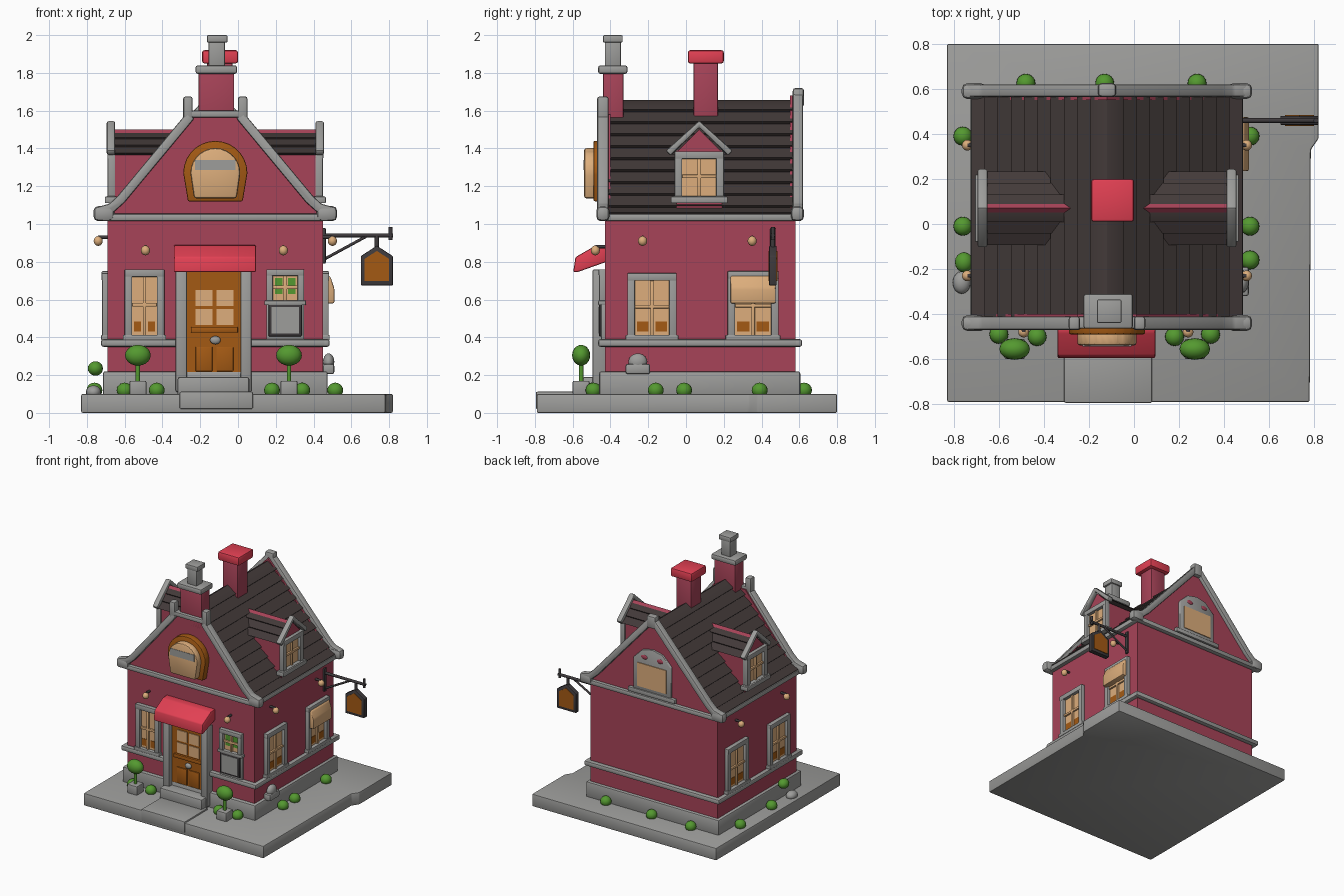
import bpy, bmesh, math
from mathutils import Vector

if "Cube" in bpy.data.objects:
    bpy.data.objects.remove(bpy.data.objects["Cube"])

def mat(name, r, g, b):
    m = bpy.data.materials.new(name)
    lin = [((c / 255 + 0.055) / 1.055) ** 2.4 for c in (r, g, b)]
    m.diffuse_color = (*lin, 1)
    m.use_nodes = True
    m.node_tree.nodes["Principled BSDF"].inputs["Base Color"].default_value = m.diffuse_color
    return m

WALL = mat("wall rose", 167, 67, 88)
RED = mat("bright red", 226, 64, 83)
STONE = mat("stone grey", 157, 157, 155)
ROOF = mat("roof dark", 67, 58, 57)
WOOD = mat("orange wood", 164, 90, 20)
TAN = mat("warm tan", 221, 174, 124)
GREEN = mat("leaf green", 84, 153, 48)
IRON = mat("iron", 62, 58, 60)
CX = -0.12  # house centre line

def finish(name, bm, m, bev=0.0):
    bmesh.ops.recalc_face_normals(bm, faces=bm.faces)
    if bev:
        bmesh.ops.bevel(bm, geom=bm.edges[:], offset=bev, segments=2, profile=0.5,
                        affect='EDGES', clamp_overlap=True)
    me = bpy.data.meshes.new(name)
    bm.to_mesh(me)
    bm.free()
    me.materials.append(m)
    me.polygons.foreach_set("use_smooth", [True] * len(me.polygons))
    me.set_sharp_from_angle(angle=math.radians(38))
    ob = bpy.data.objects.new(name, me)
    bpy.context.collection.objects.link(ob)
    return ob

def prism(name, pts, axis, a, b, m, bev=0.0):
    """Extrude a 2D outline: axis x takes (y,z), y takes (x,z), z takes (x,y)."""
    put = {'x': lambda p, t: (t, p[0], p[1]), 'y': lambda p, t: (p[0], t, p[1]),
           'z': lambda p, t: (p[0], p[1], t)}[axis]
    bm = bmesh.new()
    lo = [bm.verts.new(put(p, a)) for p in pts]
    hi = [bm.verts.new(put(p, b)) for p in pts]
    n = len(pts)
    bm.faces.new(lo)
    bm.faces.new(hi)
    for i in range(n):
        bm.faces.new((lo[i], lo[(i + 1) % n], hi[(i + 1) % n], hi[i]))
    return finish(name, bm, m, bev)

def box(name, x0, x1, y0, y1, z0, z1, m, bev=0.008):
    return prism(name, [(x0, y0), (x1, y0), (x1, y1), (x0, y1)], 'z', z0, z1, m, bev)

def ball(name, c, r, m):
    bm = bmesh.new()
    bmesh.ops.create_uvsphere(bm, u_segments=16, v_segments=10, radius=1)
    for v in bm.verts:
        v.co = Vector(c) + Vector((v.co.x * r[0], v.co.y * r[1], v.co.z * r[2]))
    return finish(name, bm, m)

def rod(name, p, q, r, m):
    p, q = Vector(p), Vector(q)
    bm = bmesh.new()
    bmesh.ops.create_cone(bm, cap_ends=True, segments=10, radius1=r, radius2=r, depth=(q - p).length)
    rot = Vector((0, 0, 1)).rotation_difference(q - p).to_matrix()
    for v in bm.verts:
        v.co = rot @ v.co + (p + q) / 2
    return finish(name, bm, m)

def band(name, path, w, axis, a, b, m, bev=0.01):
    """Strip of even width following a 2D path."""
    P = [Vector(p) for p in path]
    L, R = [], []
    for i, p in enumerate(P):
        d = (P[min(i + 1, len(P) - 1)] - P[max(i - 1, 0)]).normalized()
        n = Vector((-d.y, d.x)) * w / 2
        L.append(tuple(p + n))
        R.append(tuple(p - n))
    return prism(name, L + R[::-1], axis, a, b, m, bev)

def shingles(path, rows, h):
    """Stepped outline from eave to ridge along a 2D path (half profile)."""
    P = [Vector(p) for p in path]
    out = []
    for (a, b), n in zip(zip(P, P[1:]), rows):
        d = (b - a).normalized()
        nv = Vector((abs(d.y), abs(d.x))) * h
        for i in range(n):
            out += [a.lerp(b, i / n) + nv, a.lerp(b, (i + 1) / n) + nv * 0.1]
    return out

def wbox(name, face, u0, u1, z0, z1, d0, d1, m, bev=0.005):
    """Box on a wall, with d measured outward from the wall."""
    if face == 'front': return box(name, u0, u1, -0.43 - d1, -0.43 - d0, z0, z1, m, bev)
    if face == 'back': return box(name, u0, u1, 0.58 + d0, 0.58 + d1, z0, z1, m, bev)
    if face == 'right': return box(name, 0.45 + d0, 0.45 + d1, u0, u1, z0, z1, m, bev)
    return box(name, -0.69 - d1, -0.69 - d0, u0, u1, z0, z1, m, bev)

def window(name, f, u0, u1, z0, z1, d=0.0, t=0.04, patch=True):
    for a, b in ((u0, u0 + t), (u1 - t, u1)):
        wbox(name + " frame side", f, a, b, z0, z1, d - 0.01, d + 0.03, STONE)
    wbox(name + " frame top", f, u0, u1, z1 - t, z1, d - 0.01, d + 0.032, STONE)
    wbox(name + " frame sill", f, u0 - 0.01, u1 + 0.01, z0, z0 + t * 0.7, d - 0.01, d + 0.035, STONE)
    wbox(name + " pane", f, u0 + t, u1 - t, z0 + t * 0.6, z1 - t, d - 0.005, d + 0.006, TAN, 0)
    um, zm = (u0 + u1) / 2, (z0 + z1) / 2
    wbox(name + " upright bar", f, um - 0.009, um + 0.009, z0 + t * 0.6, z1 - t, d, d + 0.02, TAN, 0.003)
    wbox(name + " cross bar", f, u0 + t, u1 - t, zm - 0.009, zm + 0.009, d, d + 0.02, TAN, 0.003)
    if patch:
        for a, b in ((u0 + t + 0.01, um - 0.018), (um + 0.018, u1 - t - 0.01)):
            wbox(name + " wood patch", f, a, b, z0 + t + 0.005, z0 + t + 0.06, d + 0.004, d + 0.009, WOOD, 0)

# ground slab, path and step
prism("base slab", [(-0.83, -0.79), (0.78, -0.79), (0.785, 0.33), (0.82, 0.38), (0.82, 0.80), (-0.83, 0.80)],
      'z', 0, 0.10, STONE, 0.008)
box("path", -0.31, 0.08, -0.795, -0.5, 0.02, 0.112, STONE)
box("door step", -0.32, 0.06, -0.55, -0.40, 0.09, 0.19, STONE, 0.012)

# body, plinth, belt and cornice
box("walls", -0.69, 0.45, -0.43, 0.58, 0.1, 1.04, WALL, 0)
box("plinth", -0.715, 0.475, -0.46, 0.605, 0.09, 0.22, STONE, 0.012)
for n, z0, z1 in (("belt trim", 0.35, 0.39), ("cornice", 1.015, 1.055)):
    box(n + " back", -0.725, 0.485, 0.57, 0.615, z0, z1, STONE, 0.012)
    for x in (-0.725, 0.445):
        box(n + " side", x, x + 0.04, -0.465, 0.615, z0, z1, STONE, 0.012)
    spans = ((-0.725, -0.3), (0.04, 0.485)) if n == "belt trim" else ((-0.725, 0.485),)
    for a, b in spans:
        box(n + " front", a, b, -0.465, -0.42, z0, z1, STONE, 0.012)

# main roof with stepped rows
half = shingles([(0.59, 1.045), (0.53, 1.085), (0, 1.655)], (1, 9), 0.02)
prof = [(CX + p.x, p.y) for p in half] + [(CX - p.x, p.y) for p in half[::-1]]
prism("main roof", [(CX + 0.58, 1.03)] + prof + [(CX - 0.58, 1.03)], 'y', -0.41, 0.575, ROOF)

# gables and their stone copings
prism("front gable", [(CX - 0.58, 1.04), (CX + 0.58, 1.04), (CX + 0.53, 1.09), (CX + 0.13, 1.58),
                      (CX - 0.13, 1.58), (CX - 0.53, 1.09)], 'y', -0.44, -0.40, WALL)
prism("back gable", [(CX - 0.58, 1.04), (CX + 0.58, 1.04), (CX + 0.53, 1.09), (CX, 1.68),
                     (CX - 0.53, 1.09)], 'y', 0.55, 0.59, WALL)
for s in (-1, 1):
    foot = [(CX + s * 0.62, 1.065), (CX + s * 0.55, 1.085), (CX + s * 0.50, 1.13)]
    band("front coping", foot + [(CX + s * 0.13, 1.575)], 0.05, 'y', -0.47, -0.41, STONE)
    band("back coping", foot + [(CX, 1.69)], 0.05, 'y', 0.565, 0.62, STONE)
    for y in (-0.475, 0.555):
        x = CX + s * 0.59
        box("coping foot", x - 0.055, x + 0.055, y, y + 0.07, 1.015, 1.095, STONE, 0.025)
    x = CX + s * 0.145
    box("gable post", x - 0.025, x + 0.025, -0.47, -0.41, 1.54, 1.675, STONE, 0.012)
box("gable top rail", CX - 0.13, CX + 0.13, -0.465, -0.41, 1.565, 1.60, STONE)
box("back finial", CX - 0.04, CX + 0.04, 0.565, 0.625, 1.62, 1.72, STONE, 0.015)

# chimneys
box("front chimney", -0.21, -0.02, -0.44, -0.33, 1.5, 1.82, WALL)
box("front chimney cap", -0.225, -0.005, -0.465, -0.31, 1.795, 1.84, STONE, 0.012)
box("chimney pot", -0.155, -0.07, -0.43, -0.345, 1.83, 1.98, STONE)
box("chimney pot rim", -0.165, -0.055, -0.44, -0.335, 1.96, 2.0, STONE)
box("rear chimney", -0.165, -0.03, 0.04, 0.17, 1.5, 1.86, WALL)
box("rear chimney cap", -0.19, 0.0, 0.01, 0.2, 1.85, 1.92, RED, 0.012)

# dormers: one roof crossing the house, mirrored fronts
DY = 0.07
box("dormer walls", -0.66, 0.42, -0.05, 0.19, 1.04, 1.39, WALL, 0)
prism("dormer gable wall", [(DY - 0.12, 1.38), (DY + 0.12, 1.38), (DY, 1.5)], 'x', -0.665, 0.425, WALL)
half = shingles([(0.155, 1.365), (0, 1.49)], (3,), 0.014)
prism("dormer roof", [(DY + p.x, p.y) for p in half] + [(DY - p.x, p.y) for p in half[::-1]]
      + [(DY - 0.13, 1.365), (DY, 1.46), (DY + 0.13, 1.365)], 'x', -0.655, 0.415, ROOF)
for f, a, b in (("right", 0.41, 0.455), ("left", -0.695, -0.65)):
    band("dormer coping", [(DY - 0.165, 1.375), (DY, 1.53), (DY + 0.165, 1.375)], 0.036, 'x', a, b, STONE)
    window("dormer window", f, DY - 0.13, DY + 0.13, 1.12, 1.385, -0.03, 0.04, False)
    wbox("dormer sill", f, DY - 0.15, DY + 0.15, 1.11, 1.145, -0.05, 0.015, STONE)

# wall windows
window("front left window", "front", -0.60, -0.39, 0.385, 0.76)
for f in ("right", "left"):
    window("side window", f, -0.31, -0.05, 0.385, 0.74)
    window("side window", f, 0.22, 0.49, 0.385, 0.75)
prism("side window shade", [(0.45, 0.74), (0.49, 0.72), (0.51, 0.66), (0.51, 0.58), (0.45, 0.58)],
      'y', 0.235, 0.475, TAN, 0.008)

# front right window with menu board
window("front right window", "front", 0.15, 0.35, 0.57, 0.76, 0, 0.035, False)
for u in (0.195, 0.265):
    wbox("green pane", "front", u, u + 0.04, 0.63, 0.715, 0.004, 0.01, GREEN, 0)
wbox("menu board surround", "front", 0.15, 0.35, 0.385, 0.58, -0.01, 0.02, STONE)
wbox("menu board frame", "front", 0.162, 0.338, 0.405, 0.575, 0, 0.03, IRON)
wbox("menu board panel", "front", 0.178, 0.322, 0.42, 0.56, 0.02, 0.034, STONE, 0)

# door
wbox("door", "front", -0.27, 0.02, 0.18, 0.76, -0.01, 0.025, WOOD, 0)
for u in (-0.33, 0.012):
    wbox("door post", "front", u, u + 0.06, 0.11, 0.76, -0.01, 0.065, STONE, 0.01)
for u in (-0.225, -0.115):
    for z in (0.465, 0.565):
        wbox("door pane", "front", u, u + 0.09, z, z + 0.085, 0.02, 0.031, TAN, 0)
    wbox("door lower panel", "front", u, u + 0.09, 0.22, 0.35, 0.02, 0.033, WOOD)
wbox("door rail", "front", -0.25, 0.0, 0.425, 0.455, 0.02, 0.042, WOOD)
ball("door knocker", (CX, -0.465, 0.385), (0.028, 0.015, 0.022), STONE)
prism("door awning", [(-0.42, 0.89), (-0.48, 0.885), (-0.585, 0.825), (-0.597, 0.745), (-0.575, 0.745),
                      (-0.42, 0.80)], 'x', -0.34, 0.095, RED, 0.008)

# round attic window with bulging pane
def arch(k, zb):
    up = [(CX + 0.17 * k * math.cos(i * math.pi / 14), 1.27 + 0.17 * k * math.sin(i * math.pi / 14)) for i in range(15)]
    return [(CX - 0.145 * k, zb), (CX + 0.145 * k, zb)] + up
prism("attic window frame", arch(1.0, 1.12), 'y', -0.49, -0.43, WOOD, 0.008)
prism("attic window pane", arch(0.78, 1.135), 'y', -0.54, -0.47, TAN, 0.025)
box("attic window band", CX - 0.108, CX + 0.108, -0.543, -0.535, 1.285, 1.34, STONE, 0)

# back gable window
prism("back window frame", [(CX - 0.17, 1.08), (CX + 0.17, 1.08), (CX + 0.17, 1.34), (CX + 0.09, 1.42),
                            (CX, 1.44), (CX - 0.09, 1.42), (CX - 0.17, 1.34)], 'y', 0.57, 0.605, STONE, 0.008)
wbox("back window sill", "back", CX - 0.21, CX + 0.21, 1.06, 1.095, 0, 0.035, STONE)
wbox("back window pane", "back", CX - 0.13, CX + 0.13, 1.12, 1.31, 0.02, 0.031, TAN, 0)
for u in (-0.07, 0.07):
    ball("back window light", (CX + u, 0.603, 1.365), (0.03, 0.007, 0.018), WALL)

# wall lamps
for x, y, z, dx, dy in ((-0.49, -0.43, 0.86, 0, -1), (0.24, -0.43, 0.86, 0, -1), (0.45, -0.23, 0.91, 1, 0),
                        (0.45, 0.35, 0.91, 1, 0), (-0.69, -0.23, 0.91, -1, 0), (-0.69, 0.35, 0.91, -1, 0)):
    rod("lamp bracket", (x, y, z + 0.02), (x + dx * 0.05, y + dy * 0.05, z + 0.02), 0.009, IRON)
    ball("lamp globe", (x + dx * 0.05, y + dy * 0.05, z), (0.024, 0.024, 0.026), TAN)

# hanging sign
SY = 0.46
rod("sign pole", (0.44, SY, 0.94), (0.82, SY, 0.94), 0.011, IRON)
rod("sign brace", (0.45, SY, 0.81), (0.68, SY, 0.935), 0.008, IRON)
rod("sign pole tip", (0.808, SY, 0.915), (0.808, SY, 0.985), 0.011, IRON)
box("sign wall plate", 0.445, 0.465, SY - 0.015, SY + 0.015, 0.79, 0.98, IRON)
rod("sign hanger", (0.735, SY, 0.94), (0.735, SY, 0.87), 0.012, IRON)
def board(k):
    return [(0.735 + u * k, 0.77 + w * k) for u, w in ((-0.085, -0.095), (0.085, -0.095), (0.085, 0.06), (0, 0.115), (-0.085, 0.06))]
prism("sign board", board(1), 'y', SY - 0.02, SY + 0.02, IRON, 0.005)
prism("sign face", board(0.76), 'y', SY - 0.024, SY + 0.024, WOOD)

# topiaries and planters
for x in (-0.53, 0.27):
    box("planter", x - 0.045, x + 0.045, -0.6, -0.51, 0.095, 0.17, STONE)
    rod("topiary trunk", (x, -0.555, 0.15), (x, -0.555, 0.27), 0.012, GREEN)
    ball("topiary crown", (x, -0.555, 0.305), (0.068, 0.048, 0.055), GREEN)
box("side planter", 0.45, 0.51, -0.32, -0.19, 0.205, 0.26, STONE, 0.012)
ball("side planter heap", (0.48, -0.255, 0.27), (0.03, 0.05, 0.045), STONE)
ball("wall bush", (-0.755, -0.17, 0.235), (0.04, 0.045, 0.038), GREEN)
ball("stone", (-0.765, -0.26, 0.11), (0.04, 0.05, 0.035), STONE)
# low bushes around the plinth
for x, y in ((-0.60, -0.49), (-0.43, -0.5), (0.18, -0.5), (0.34, -0.49), (0.515, -0.16), (0.515, -0.01), (0.515, 0.39),
             (-0.76, 0.39), (-0.76, -0.01), (-0.48, 0.625), (-0.13, 0.625), (0.28, 0.625)):
    ball("low bush", (x, y, 0.12), (0.042, 0.042, 0.04), GREEN)
